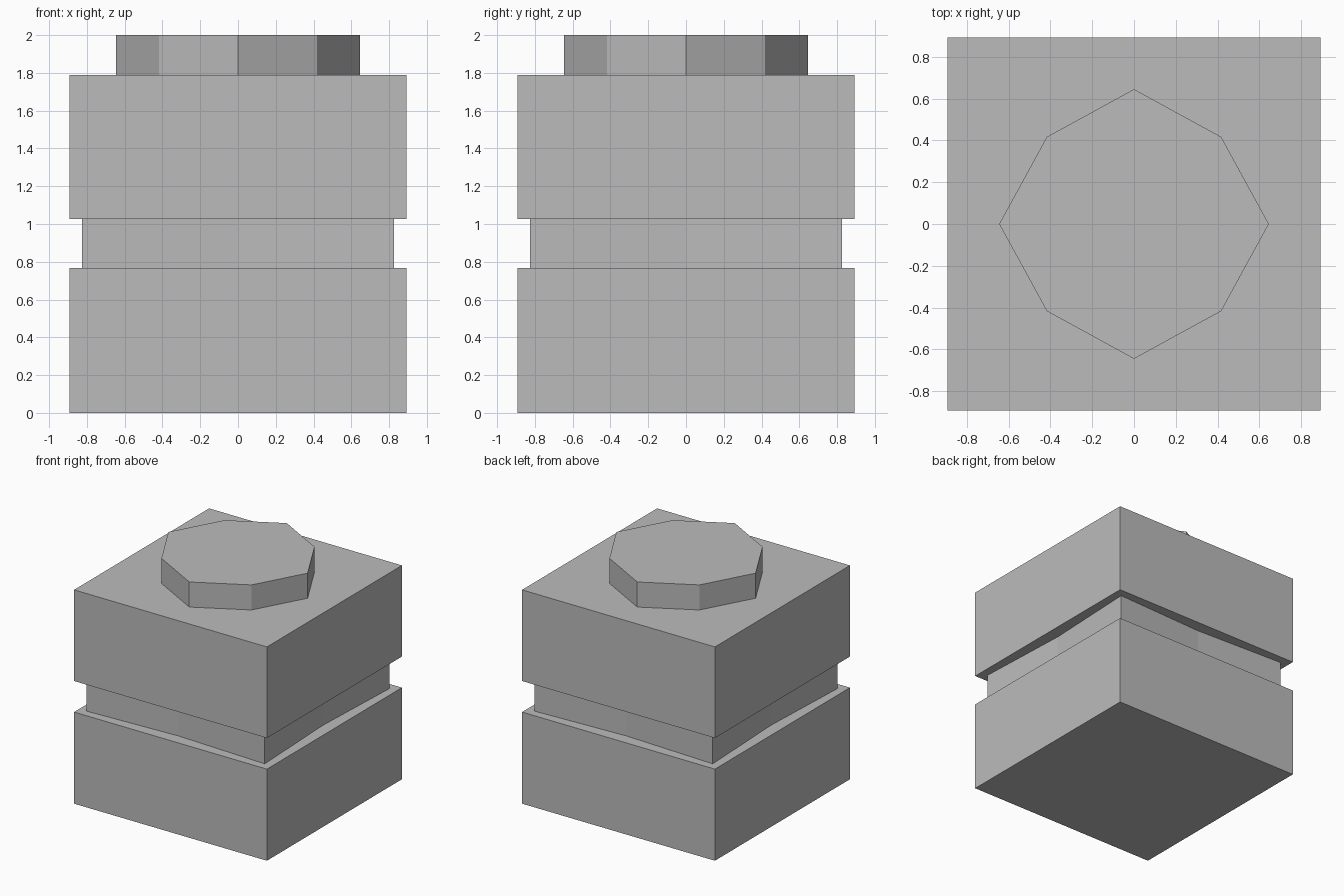
import bpy
import bmesh

# Remove the default object
cube = bpy.data.objects.get("Cube")
if cube:
    bpy.data.objects.remove(cube, do_unlink=True)

# Single flat grey
grey = bpy.data.materials.new("plain grey")
grey.use_nodes = True
colour = (0.5, 0.5, 0.5, 1.0)
grey.diffuse_color = colour
grey.node_tree.nodes["Principled BSDF"].inputs["Base Color"].default_value = colour


def eight_sided(corner, middle):
    """Ring alternating square corners and side middles."""
    c, m = corner, middle
    return [(m, 0), (c, c), (0, m), (-c, c), (-m, 0), (-c, -c), (0, -m), (c, -c)]


def square(half):
    return [(half, half), (-half, half), (-half, -half), (half, -half)]


def prism(name, outline, bottom, top):
    """Extrude a flat outline between two heights."""
    bm = bmesh.new()
    base = bm.faces.new([bm.verts.new((x, y, bottom)) for x, y in outline])
    wall = bmesh.ops.extrude_face_region(bm, geom=[base], use_keep_orig=True)
    lifted = [v for v in wall["geom"] if isinstance(v, bmesh.types.BMVert)]
    bmesh.ops.translate(bm, verts=lifted, vec=(0, 0, top - bottom))
    bmesh.ops.recalc_face_normals(bm, faces=bm.faces)
    mesh = bpy.data.meshes.new(name)
    bm.to_mesh(mesh)
    bm.free()
    mesh.materials.append(grey)
    obj = bpy.data.objects.new(name, mesh)
    bpy.context.collection.objects.link(obj)
    return obj


HALF = 0.893

# Two square blocks joined by a slightly pinched neck, with a cap on top
prism("lower_block", square(HALF), 0.0, 0.767)
prism("neck", eight_sided(0.825, 0.79), 0.767, 1.027)
prism("upper_block", square(HALF), 1.027, 1.79)
prism("cap", eight_sided(0.417, 0.645), 1.79, 2.0)
